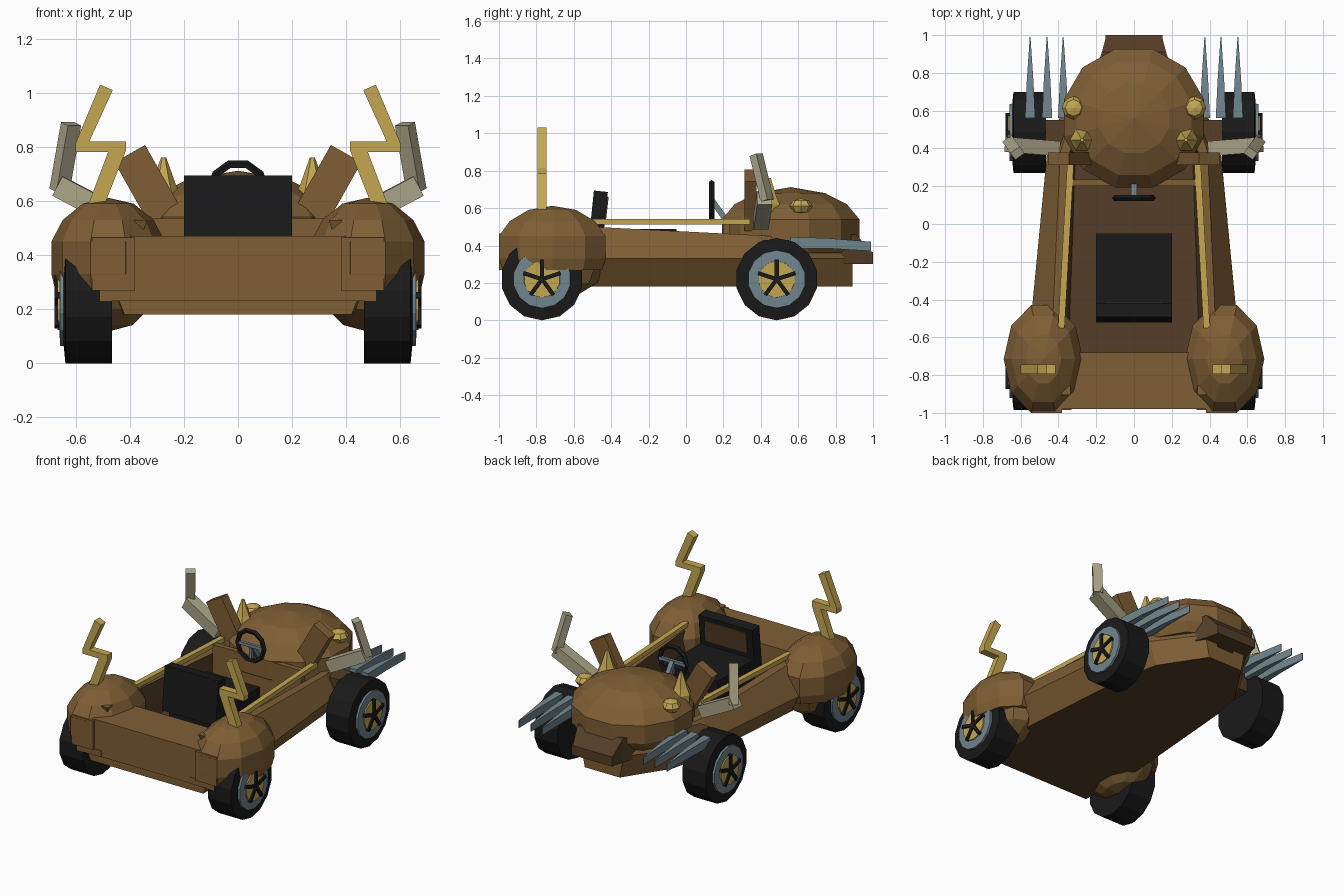
import bpy, bmesh, math
from mathutils import Vector, Matrix

if "Cube" in bpy.data.objects:
    bpy.data.objects.remove(bpy.data.objects["Cube"])


def mat(name, *rgb):
    m = bpy.data.materials.new(name)
    m.diffuse_color = (*rgb, 1)
    m.use_nodes = True
    m.node_tree.nodes["Principled BSDF"].inputs["Base Color"].default_value = m.diffuse_color
    return m


BROWN = mat("brown paint", .212, .113, .036)
DARK = mat("dark brown trim", .09, .048, .021)
GOLD = mat("gold", .56, .39, .085)
BONE = mat("bone grey", .41, .38, .25)
STEEL = mat("steel blue", .165, .235, .27)
BLACK = mat("black", .010, .010, .0105)


def finish(name, bm, *mats):
    bmesh.ops.remove_doubles(bm, verts=bm.verts, dist=1e-5)
    bmesh.ops.recalc_face_normals(bm, faces=bm.faces)
    me = bpy.data.meshes.new(name)
    bm.to_mesh(me)
    bm.free()
    for m in mats:
        me.materials.append(m)
    ob = bpy.data.objects.new(name, me)
    bpy.context.collection.objects.link(ob)
    return ob


def loft(name, rings, *mats, rule=None):
    """Skin closed rings of points; rule(k) gives the material of side k."""
    bm = bmesh.new()
    vs = [[bm.verts.new(p) for p in r] for r in rings]
    n = len(rings[0])
    for a, b in zip(vs, vs[1:]):
        for k in range(n):
            f = bm.faces.new((a[k], a[(k + 1) % n], b[(k + 1) % n], b[k]))
            if rule:
                f.material_index = rule(k)
    bm.faces.new(vs[0])
    bm.faces.new(vs[-1])
    return finish(name, bm, *mats)


def beam(name, p, q, w, d, m):
    """Box from p to q; w lies level, d stands upright (w is x, d is y if the beam is vertical)."""
    p, q = Vector(p), Vector(q)
    bm = bmesh.new()
    rot = (q - p).to_track_quat('Z', 'Y').to_matrix().to_4x4()
    bmesh.ops.create_cube(bm, size=1, matrix=Matrix.Translation((p + q) / 2) @ rot
                          @ Matrix.Diagonal((w, d, (q - p).length, 1)))
    return finish(name, bm, m)


def box(name, lo, hi, m):
    c = [(a + b) / 2 for a, b in zip(lo, hi)]
    return beam(name, (c[0], c[1], lo[2]), (c[0], c[1], hi[2]), hi[0] - lo[0], hi[1] - lo[1], m)


def dome(name, cx, cy, rx, ry, n, levels, m, turn=0.0):
    ang = [2 * math.pi * (i + turn) / n for i in range(n)]
    return loft(name, [[(cx + rx * s * math.cos(a), cy + ry * s * math.sin(a), z) for a in ang]
                       for z, s in levels], m)


def ball(name, c, r, m, u=8, v=6):
    bm = bmesh.new()
    bmesh.ops.create_uvsphere(bm, u_segments=u, v_segments=v, radius=1,
                              matrix=Matrix.Translation(c) @ Matrix.Diagonal((*r, 1)))
    return finish(name, bm, m)


def lathe_x(name, profile, cy, cz, n, m):
    """Revolve (x, radius) points around the wheel axis."""
    ang = [2 * math.pi * i / n + math.pi / 2 for i in range(n)]
    return loft(name, [[(x, cy + r * math.cos(a), cz + r * math.sin(a)) for a in ang]
                       for x, r in profile], m)


# Tub: U-shaped section with dark underside, inner walls and floor
rings = []
for y, xb, xm, xt, xi, zt in [(-.97, .42, .48, .44, .36, .46), (-.5, .44, .545, .43, .37, .5),
                              (.38, .37, .46, .39, .34, .455), (.6, .32, .38, .32, .25, .44),
                              (.89, .13, .16, .14, .09, .38)]:
    half = [(xb, .18), (xm, .33), (xt, zt), (xi, zt), (xi - .03, .28)]
    rings.append([(x, y, z) for x, z in half] + [(-x, y, z) for x, z in half[::-1]])
loft("body_tub", rings, BROWN, DARK, rule=lambda k: 1 if k in (3, 4, 5, 9) else 0)
box("rear_deck", (-.4, -.98, .23), (.4, -.68, .47), BROWN)
box("dashboard", (-.33, .2, .28), (.33, .235, .535), BROWN)

# Hood and nose
dome("hood", 0, .56, .385, .38, 12,
     [(.36, .9), (.42, 1), (.54, 1), (.62, .82), (.68, .5), (.712, .0)], BROWN, .5)
loft("nose_lip", [[(-w, y, b), (w, y, b), (w, y, t), (-w, y, t)]
                  for y, w, b, t in [(.7, .24, .3, .46), (.91, .17, .3, .46),
                                     (.985, .15, .3, .37), (1, .15, .3, .365)]], DARK)

# Seat
box("seat_cushion", (-.2, -.45, .28), (.2, -.05, .487), BLACK)
beam("seat_back", (0, -.485, .4), (0, -.455, .69), .4, .075, BLACK)
beam("seat_back_panel", (0, -.434, .52), (0, -.418, .66), .31, .009, DARK)

# Steering wheel
bm = bmesh.new()
N, M = 10, 5
tor = [[bm.verts.new(((.1 + .016 * math.cos(b)) * math.cos(a), .137 + .016 * math.sin(b),
                      .64 + (.1 + .016 * math.cos(b)) * math.sin(a)))
        for b in [2 * math.pi * j / M for j in range(M)]]
       for a in [2 * math.pi * i / N for i in range(N)]]
for i in range(N):
    for j in range(M):
        bm.faces.new((tor[i][j], tor[i][(j + 1) % M],
                      tor[(i + 1) % N][(j + 1) % M], tor[(i + 1) % N][j]))
finish("steering_wheel", bm, BLACK)
beam("steering_spokes", (-.095, .14, .64), (.095, .14, .64), .02, .02, STEEL)
beam("steering_spoke_lower", (0, .14, .64), (0, .14, .55), .02, .02, STEEL)
beam("steering_column", (0, .14, .64), (0, .24, .5), .03, .03, STEEL)

BOLT = [(.51, 1.03), (.463, 1.01), (.55, .82), (.415, .82), (.415, .785), (.50, .57),
        (.56, .57), (.48, .782), (.60, .782), (.60, .815)]

for s, side in ((1, "right"), (-1, "left")):
    # Rear fender with its lower lump, rear block and small spur
    dome(side + "_rear_fender", s * .48, -.715, .21, .3, 10,
         [(.27, .93), (.33, 1), (.45, 1), (.53, .8), (.59, .45), (.612, 0)], BROWN)
    ball(side + "_fender_underside", (s * .47, -.7, .28), (.17, .26, .16), BROWN, 10, 6)
    box(side + "_rear_block", (s * .46 - .08, -1, .27), (s * .46 + .08, -.8, .465), BROWN)
    box(side + "_rear_step", (s * .42 - .09, -.985, .23), (s * .42 + .09, -.85, .272), BROWN)
    dome(side + "_fender_spur", s * .36, -.88, .035, .035, 4, [(.53, 1), (.46, 0)], BROWN, .5)

    # Front axle block
    box(side + "_axle_block", (s * .36 - .105, .41, .3), (s * .36 + .105, .55, .43), DARK)

    # Lightning bolt ornament
    loft(side + "_lightning_bolt", [[(s * x, y, z) for x, z in BOLT]
                                    for y in (-.795, -.745)], GOLD)

    # Gold side rail
    beam(side + "_rail", (s * .385, -.55, .527), (s * .335, .34, .527), .035, .03, GOLD)

    # Tilted ear blocks, bone horns, gold studs
    beam(side + "_ear_block", (s * .25, .345, .51), (s * .40, .345, .775), .065, .13, BROWN)
    beam(side + "_horn_lower", (s * .41, .4, .52), (s * .665, .42, .655), .08, .08, BONE)
    beam(side + "_horn_upper", (s * .66, .435, .64), (s * .617, .375, .885), .06, .046, BONE)
    dome(side + "_gold_cone", s * .275, .445, .065, .065, 6,
         [(.54, .9), (.62, 1), (.66, .7), (.76, .15)], GOLD)
    ball(side + "_gold_stud", (s * .32, .615, .61), (.062, .062, .042), GOLD, 8, 4)

    # Claw blades over the front wheels
    for i, x in enumerate((.375, .46, .55)):
        loft(f"{side}_claw_{i + 1}", [[(s * x - w, y, b), (s * x + w, y, b), (s * x + w, y, t),
                                       (s * x - w, y, t)]
                                      for y, w, b, t in [(.56, .027, .385, .445), (.75, .018, .385, .44),
                                                         (.99, .002, .37, .42)]], STEEL)

    # Wheels
    for end, y in (("front", .485), ("rear", -.77)):
        n = f"{side}_{end}_"
        z = .22
        lathe_x(n + "tire", [(s * .465, .22), (s * .638, .22), (s * .645, .15)], y, z, 14, BLACK)
        lathe_x(n + "rim", [(s * .6, .158), (s * .658, .155), (s * .66, .1)], y, z, 14, STEEL)
        lathe_x(n + "hub", [(s * .62, .1), (s * .668, .097)], y, z, 14, GOLD)
        for k in range(5):
            a = math.pi / 2 + 2 * math.pi * k / 5
            beam(f"{n}spoke_{k + 1}", (s * .668, y, z),
                 (s * .668, y + .105 * math.cos(a), z + .105 * math.sin(a)), .022, .022, BLACK)
